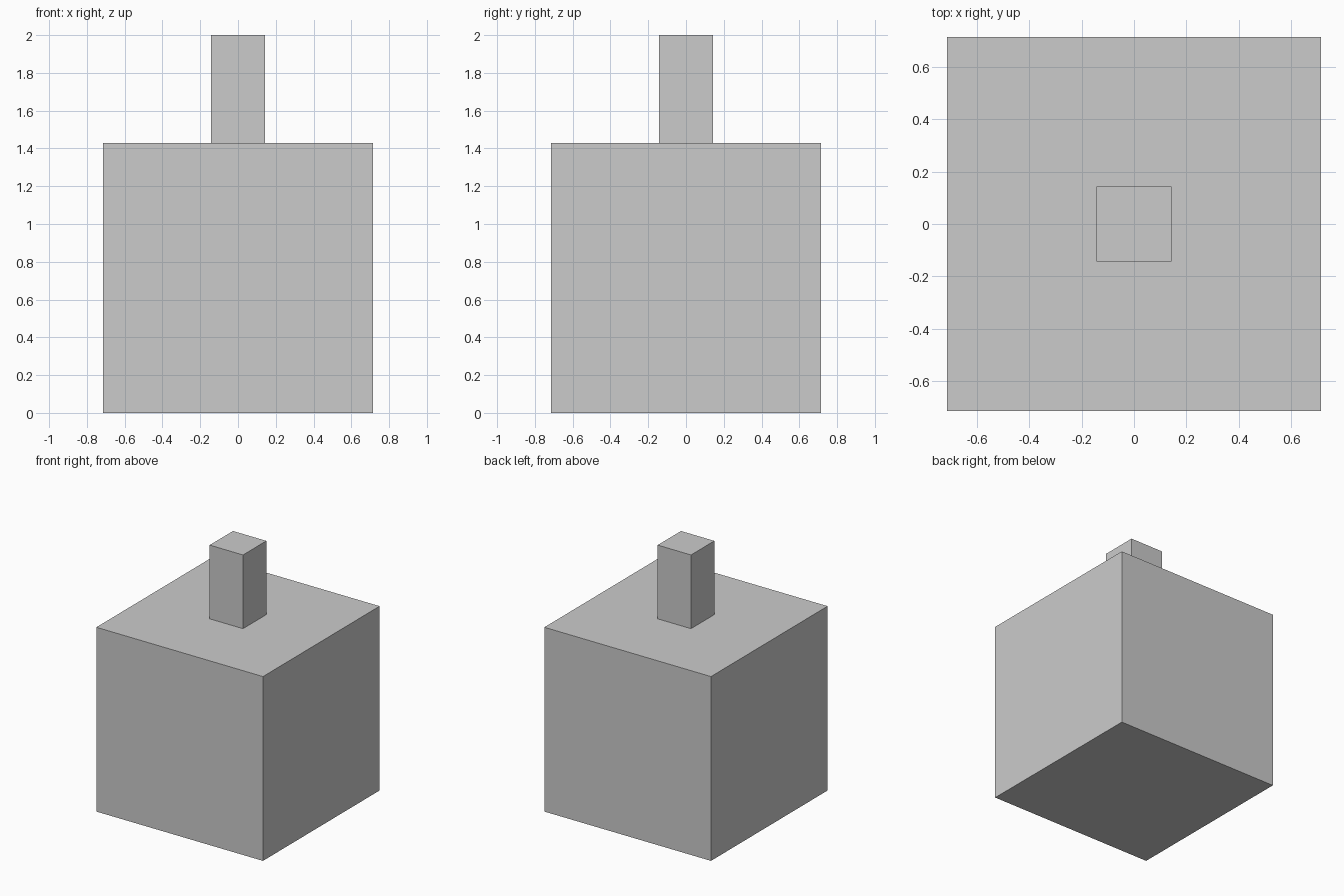
import bpy

if "Cube" in bpy.data.objects:
    bpy.data.objects.remove(bpy.data.objects["Cube"])

UNIT = 2 / 7  # the model is seven units tall


def box(name, width, height, bottom):
    """Square box centred on the z axis, standing at the given height."""
    bpy.ops.mesh.primitive_cube_add(size=1, location=(0, 0, bottom + height / 2))
    obj = bpy.context.object
    obj.name = name
    obj.scale = (width, width, height)
    bpy.ops.object.transform_apply(location=True, rotation=False, scale=True)
    return obj


# Large cube body
box("body", 5 * UNIT, 5 * UNIT, 0)

# Slim square post standing on the centre of the body
box("post", UNIT, 2 * UNIT, 5 * UNIT)
